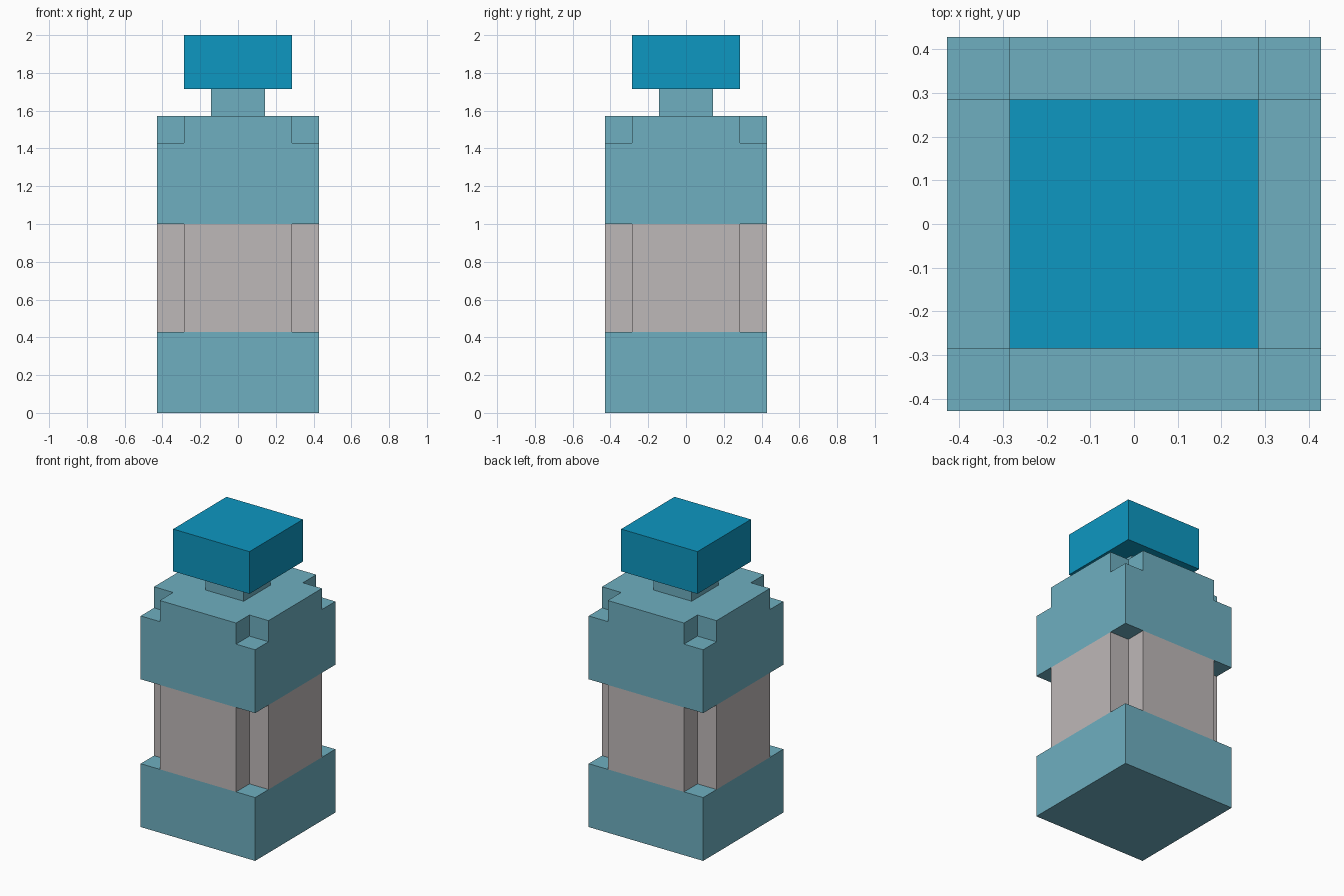
import bpy
import bmesh

cube = bpy.data.objects.get("Cube")
if cube:
    bpy.data.objects.remove(cube, do_unlink=True)

U = 1 / 7  # one block of the grid everything sits on


def make_material(name, rgb):
    """Flat material from 0-255 sRGB values."""
    lin = [(c / 255 / 12.92) if c <= 10 else ((c / 255 + 0.055) / 1.055) ** 2.4 for c in rgb]
    mat = bpy.data.materials.new(name)
    mat.use_nodes = True
    mat.diffuse_color = (*lin, 1)
    mat.node_tree.nodes["Principled BSDF"].inputs["Base Color"].default_value = (*lin, 1)
    return mat


def prism(name, outline, z0, z1, mat):
    """Extrude an outline upwards; all sizes are in blocks."""
    bm = bmesh.new()
    base = bm.faces.new([bm.verts.new((x * U, y * U, z0 * U)) for x, y in outline])
    top = bmesh.ops.extrude_face_region(bm, geom=[base])["geom"]
    verts = [v for v in top if isinstance(v, bmesh.types.BMVert)]
    bmesh.ops.translate(bm, verts=verts, vec=(0, 0, (z1 - z0) * U))
    bmesh.ops.recalc_face_normals(bm, faces=bm.faces)
    mesh = bpy.data.meshes.new(name)
    bm.to_mesh(mesh)
    bm.free()
    mesh.materials.append(mat)
    obj = bpy.data.objects.new(name, mesh)
    bpy.context.collection.objects.link(obj)
    return obj


def square(h):
    return [(-h, -h), (h, -h), (h, h), (-h, h)]


def notched(h, n):
    """Square of half width h with its corners cut back to n."""
    quarter = [(h, -n), (h, n), (n, n)]
    points = []
    for _ in range(4):
        points += quarter
        quarter = [(-y, x) for x, y in quarter]
    return points


glass = make_material("pale teal glass", (110, 175, 192))
label = make_material("warm grey label", (190, 184, 184))
blue = make_material("bright blue cap", (13, 151, 193))

# Bottle body, bottom to top
prism("bottle_base", square(3), 0, 3, glass)
prism("label_band", notched(3, 2), 3, 7, label)
prism("bottle_upper", square(3), 7, 10, glass)
prism("bottle_shoulder", notched(3, 2), 10, 11, glass)

# Neck and cap
prism("bottle_neck", square(1), 11, 12, glass)
prism("bottle_cap", square(2), 12, 14, blue)
